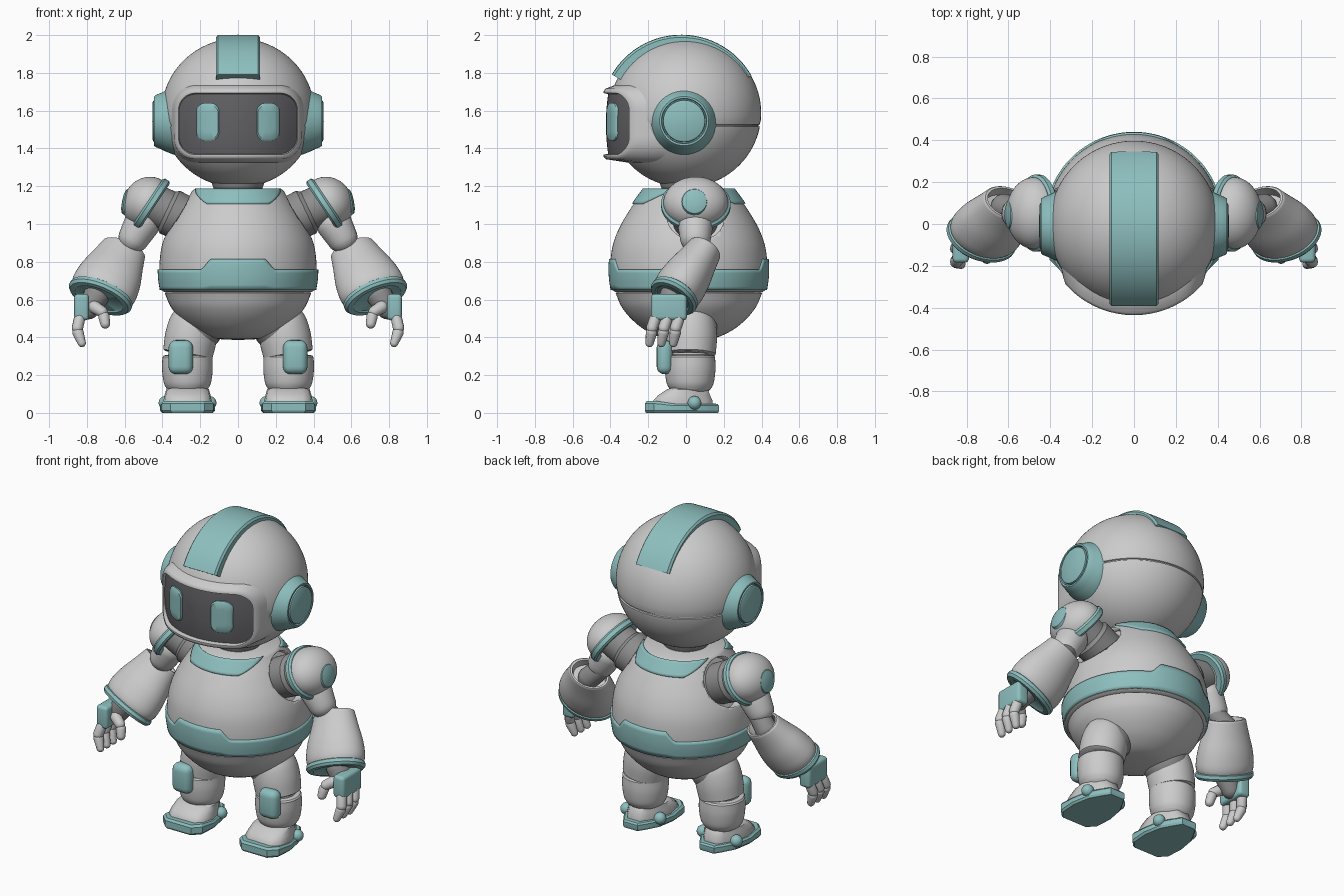
import bpy, bmesh, math
from mathutils import Vector
from math import sin, cos, pi, sqrt, radians

if "Cube" in bpy.data.objects:
    bpy.data.objects.remove(bpy.data.objects["Cube"])


def material(name, c):
    m = bpy.data.materials.new(name)
    m.diffuse_color = (*c, 1)
    m.use_nodes = True
    m.node_tree.nodes["Principled BSDF"].inputs["Base Color"].default_value = m.diffuse_color
    return m


TEAL = material("teal", (0.27, 0.52, 0.52))
DARK = material("dark", (0.12, 0.12, 0.13))
JOINT = material("joint_grey", (0.27, 0.27, 0.27))


def finish(name, bm, mat=None, mirror=False, angle=35):
    bmesh.ops.remove_doubles(bm, verts=bm.verts, dist=1e-5)
    bmesh.ops.recalc_face_normals(bm, faces=bm.faces)
    me = bpy.data.meshes.new(name)
    bm.to_mesh(me)
    bm.free()
    me.polygons.foreach_set("use_smooth", [True] * len(me.polygons))
    me.set_sharp_from_angle(angle=radians(angle))
    ob = bpy.data.objects.new(name, me)
    bpy.context.collection.objects.link(ob)
    if mat:
        me.materials.append(mat)
    if mirror:
        ob.modifiers.new("mirror", 'MIRROR').use_mirror_merge = False
    return ob


def skin(name, rows, mat=None, mirror=False, closed=True, caps=(False, False), angle=35):
    """Skin a surface through rows of points."""
    bm = bmesh.new()
    vs = [[bm.verts.new(p) for p in row] for row in rows]
    n = len(rows[0])
    for a, b in zip(vs, vs[1:]):
        for i in range(n if closed else n - 1):
            j = (i + 1) % n
            bm.faces.new((a[i], a[j], b[j], b[i]))
    for row, cap in ((vs[0], caps[0]), (vs[-1], caps[1])):
        if cap:
            bm.faces.new(row)
    return finish(name, bm, mat, mirror, angle)


def lathe(name, profile, origin=(0, 0, 0), axis=(0, 0, 1), mat=None, mirror=False, n=48, squash=(1, 1)):
    """Turn a profile of (radius, height) around an axis, optionally with an oval section."""
    o, d = Vector(origin), Vector(axis).normalized()
    ref = Vector((1, 0, 0)) if abs(d.x) < 0.9 else Vector((0, 0, 1))
    u = (ref - d * d.dot(ref)).normalized()
    w = d.cross(u) * squash[1]
    u = u * squash[0]
    rows = [[o + d * h + u * (r * cos(2 * pi * i / n)) + w * (r * sin(2 * pi * i / n)) for i in range(n)]
            for r, h in profile]
    return skin(name, rows, mat, mirror)


def capsule(name, p, q, r1, r2, mat=None, mirror=True, n=20):
    d = Vector(q) - Vector(p)
    k = [i * pi / 12 for i in range(7)]
    prof = [(r1 * sin(a), -r1 * cos(a)) for a in k] + [(r2 * cos(a), d.length + r2 * sin(a)) for a in k]
    return lathe(name, prof, p, d, mat, mirror, n)


def ball(name, p, r, mat=None, mirror=True):
    return lathe(name, [(r * sin(i * pi / 20), -r * cos(i * pi / 20)) for i in range(21)], p, mat=mat, mirror=mirror, n=32)


def box(name, loc, size, bevel, mat=None, mirror=True):
    bm = bmesh.new()
    bmesh.ops.create_cube(bm, size=1)
    for v in bm.verts:
        v.co = Vector([v.co[i] * size[i] for i in range(3)]) + Vector(loc)
    bmesh.ops.bevel(bm, geom=bm.edges[:], offset=bevel, segments=4, profile=0.5, affect='EDGES')
    return finish(name, bm, mat, mirror)


def smooth(pts, n=6):
    """Catmull-Rom curve through 2D points."""
    p = [Vector(a) for a in [pts[0], *pts, pts[-1]]]
    out = []
    for i in range(1, len(p) - 2):
        a, b, c, d = p[i - 1:i + 3]
        for k in range(n):
            t = k / n
            out.append(0.5 * (2 * b + (c - a) * t + (2 * a - 5 * b + 4 * c - d) * t * t + (3 * b - a - 3 * c + d) * t ** 3))
    return [tuple(v) for v in out] + [pts[-1]]


# head shell with a seam groove
HR, HY, HZ = 0.395, -0.005, 1.588
prof = []
for i in range(65):
    h = -HR * cos(i * pi / 64)
    if abs(h + 0.067) >= 0.01:
        if prof and prof[-1][1] < -0.067 < h:
            prof += [(0.388, -0.073), (0.381, -0.07), (0.381, -0.064), (0.388, -0.061)]
        prof.append((sqrt(max(0, HR * HR - h * h)), h))
lathe("head_shell", prof, (0, HY, HZ), n=96, squash=(1.025, 1.02))


# face opening, visor glass and eyes, all wrapped around the head
def rounded(hw, hh, rad, f, cx=0, cz=1.53):
    pts = []
    for sx, sz, a0 in ((1, 1, 0), (-1, 1, 90), (-1, -1, 180), (1, -1, 270)):
        for k in range(9):
            a = radians(a0 + k * 90 / 8)
            pts.append((sx * (hw - rad) + rad * cos(a), sz * (hh - rad) + rad * sin(a)))
    fine = []
    for i, a in enumerate(pts):
        b = pts[(i + 1) % len(pts)]
        m = 12 if i % 9 == 8 else 1
        fine += [(a[0] + (b[0] - a[0]) * k / m, a[1] + (b[1] - a[1]) * k / m) for k in range(m)]
    return [(x + cx, f(x + cx, z + cz), z + cz) for x, z in fine]


def cyl(R, bulge=0.0):
    return lambda x, z: -sqrt(R * R - x * x - bulge * (z - 1.53) ** 2)


def on_head(x, z):
    return HY - sqrt(max(0.012, 0.4 ** 2 - x * x - (z - HZ) ** 2))


skin("visor_frame", [rounded(0.352, 0.205, 0.13, on_head), rounded(0.338, 0.187, 0.11, cyl(0.425)),
                     rounded(0.327, 0.174, 0.098, cyl(0.436)), rounded(0.315, 0.163, 0.09, cyl(0.436)),
                     rounded(0.308, 0.156, 0.085, cyl(0.405))], angle=50)
skin("visor_glass", [rounded(0.315 * s, 0.163 * s, 0.09 * s, cyl(0.424, 0.4))
                     for s in (1, 0.85, 0.7, 0.5, 0.3, 0.1, 0.001)], DARK)
skin("eye", [rounded(0.06 * s, 0.10 * s, 0.045 * s, cyl(R), 0.16, 1.54)
             for s, R in ((1, 0.41), (1, 0.427), (0.9, 0.434), (0.5, 0.435), (0.001, 0.435))], TEAL, True)

# crest strip over the top of the head
rows = []
for i in range(41):
    a = radians(30.5 + i * 120 / 40)
    rows.append([(x, -0.025 - r * cos(a), 1.575 + r * sin(a))
                 for x, r in ((-0.117, 0.37), (-0.117, 0.413), (-0.107, 0.425), (0, 0.427),
                              (0.107, 0.425), (0.117, 0.413), (0.117, 0.37))])
skin("head_crest", rows, TEAL, caps=(True, True))

# ear cups
lathe("ear_cup", [(0.185, 0.30), (0.176, 0.345), (0.16, 0.385), (0.148, 0.41), (0.138, 0.435), (0.13, 0.445),
                  (0.12, 0.445), (0.117, 0.43), (0.112, 0.43), (0.11, 0.447), (0.10, 0.452), (0, 0.454)],
      (0, -0.01, 1.545), (1, 0, 0), TEAL, True)
lathe("neck", [(0, 1.1), (0.16, 1.1), (0.13, 1.19), (0.15, 1.25), (0, 1.25)], mat=JOINT)

# torso: upper shell and lower bowl
TY = 0.015
upper = smooth([(0.405, 0.65), (0.415, 0.72), (0.415, 0.80), (0.402, 0.89), (0.368, 0.98), (0.316, 1.07),
                (0.275, 1.13), (0.238, 1.18)])
torso = lathe("torso_shell", [(0, 0.64), (0.39, 0.64)] + upper + [(0.225, 1.188), (0, 1.188)], (0, TY, 0), n=96)
lathe("lower_bowl", [(0, 0.66), (0.375, 0.66), (0.375, 0.64), (0.388, 0.635)]
      + smooth([(0.382, 0.62), (0.355, 0.56), (0.302, 0.495), (0.226, 0.435), (0.13, 0.395), (0, 0.386)]), (0, TY, 0), n=80)


def torso_point(a, z):
    for (r0, z0), (r1, z1) in zip(upper, upper[1:]):
        if z <= z1:
            break
    r = r0 + (r1 - r0) * (z - z0) / (z1 - z0)
    return (r * sin(a), TY - r * cos(a), z)


def plate(name, rows, closed):
    s = skin(name, rows, TEAL, closed=closed).modifiers.new("thickness", 'SOLIDIFY')
    s.thickness, s.offset = 0.018, 0


# belt stepping up at front and back
def belt_top(a):
    d = math.degrees(math.acos(min(1, abs(cos(a)))))
    return 0.815 - 0.057 * min(1, max(0, (d - 20) / 7))


angles = [2 * pi * i / 180 for i in range(180)]
plate("belt", [[torso_point(a, 0.652 + (belt_top(a) - 0.652) * v / 6) for a in angles] for v in range(7)], True)
# collar plates, front and back
for name, mid in (("front_collar", 0), ("back_collar", pi)):
    plate(name, [[torso_point(mid + radians(34 + 36 * v / 6) * u / 10, 1.105 + 0.078 * v / 6)
                  for u in range(-10, 11)] for v in range(7)], False)

# shoulder sockets cut into the torso
S0 = Vector((0.27, 0.05, 1.02))
SD = Vector((0.19, 0, 0.09))
cutter = lathe("socket_cutter", [(0, 0), (0.15, 0), (0.15, 0.3), (0, 0.3)], S0, SD, mirror=True)
cutter.hide_render = True
cutter.display_type = 'WIRE'
b = torso.modifiers.new("sockets", 'BOOLEAN')
b.object, b.operation, b.solver = cutter, 'DIFFERENCE', 'EXACT'
lathe("shoulder_joint", [(0, -0.02), (0.12, -0.02), (0.125, 0.1), (0.11, 0.12), (0.11, 0.21), (0, 0.21)],
      S0, SD, JOINT, True)

# shoulder domes with teal rim
C, AX = (0.46, 0.052, 1.1), (0.83, 0, 0.55)
lathe("shoulder_rim", [(0.13, -0.015), (0.172, -0.02), (0.184, -0.01), (0.184, 0.015), (0.172, 0.025), (0.13, 0.02)],
      C, AX, TEAL, True, squash=(0.86, 1))
lathe("shoulder_dome", [(0.0, 0.0), (0.17, 0.0)] + [(0.172 * cos(i * pi / 28), 0.02 + 0.13 * sin(i * pi / 28))
                                                     for i in range(15)], C, AX, None, True, squash=(0.83, 1))
lathe("shoulder_button", [(0.075, 0), (0.065, 0.025), (0.04, 0.034), (0, 0.036)], (0.578, 0.045, 1.115), (1, 0, 0.2), TEAL, True)

# arms
capsule("upper_arm", (0.51, 0.05, 1.0), (0.55, 0.05, 0.93), 0.095, 0.083)
capsule("elbow", (0.55, 0.06, 0.90), (0.62, 0.08, 0.83), 0.06, 0.065, JOINT)
T, D, OVAL = (0.605, 0.10, 0.865), (0.125, -0.165, -0.25), (1.13, 0.85)
lathe("forearm_sleeve", [(0, 0.06), (0.085, 0.05), (0.092, -0.005), (0.103, -0.005)]
      + smooth([(0.108, 0.0), (0.126, 0.08), (0.148, 0.17), (0.157, 0.24), (0.156, 0.28), (0.148, 0.305)])
      + [(0, 0.305)], T, D, None, True, squash=OVAL)
lathe("wrist_ring", [(0.0, 0.298), (0.145, 0.298), (0.157, 0.305), (0.159, 0.325), (0.148, 0.34), (0.12, 0.342),
                     (0.11, 0.335), (0, 0.335)], T, D, TEAL, True, squash=OVAL)

# hands
box("palm", (0.828, -0.09, 0.56), (0.078, 0.19, 0.14), 0.02, TEAL)
capsule("wrist", (0.75, -0.07, 0.62), (0.79, -0.08, 0.55), 0.07, 0.055, JOINT)
for i in range(3):
    y = -0.165 + 0.063 * i
    capsule("finger_base_%d" % i, (0.84, y, 0.495), (0.85, y - 0.015, 0.45), 0.03, 0.03, n=12)
    capsule("finger_tip_%d" % i, (0.847, y - 0.018, 0.425), (0.827, y - 0.028, 0.37), 0.03, 0.022, n=12)
capsule("thumb_base", (0.76, -0.13, 0.56), (0.72, -0.15, 0.535), 0.034, 0.03, n=12)
capsule("thumb_tip", (0.71, -0.155, 0.51), (0.703, -0.165, 0.472), 0.03, 0.026, n=12)

# legs
ball("hip_joint", (0.21, 0.03, 0.46), 0.135, JOINT)
lathe("thigh", smooth([(0.105, 0.0), (0.128, 0.06), (0.137, 0.14), (0.132, 0.226)]) + [(0.12, 0.232), (0, 0.232)],
      (0.225, 0.03, 0.535), (0.04, -0.005, -0.22), None, True)
lathe("shin", [(0, 0.325), (0.10, 0.32), (0.10, 0.308), (0.125, 0.304)]
      + smooth([(0.132, 0.295), (0.134, 0.23), (0.125, 0.16), (0.108, 0.125)]) + [(0.09, 0.11), (0, 0.11)],
      (0.268, 0.022, 0), mat=None, mirror=True)
box("knee_pad", (0.303, -0.113, 0.295), (0.13, 0.085, 0.18), 0.04, TEAL)

# feet
outline = [(-0.09, -0.218), (0.09, -0.218), (0.137, -0.17), (0.145, -0.06), (0.125, 0.05), (0.08, 0.13), (0.05, 0.175),
           (-0.05, 0.175), (-0.08, 0.13), (-0.125, 0.05), (-0.145, -0.06), (-0.137, -0.17)]


def foot_ring(sx, sy, oy, z, toe=0.0):
    return [(0.267 + x * sx, y * sy + oy, z + (toe if y < -0.1 else 0)) for x, y in outline]


skin("sole", [foot_ring(0.93, 0.97, 0, 0), foot_ring(1, 1, 0, 0.012), foot_ring(1, 1, 0, 0.038, 0.012),
              foot_ring(0.93, 0.95, 0, 0.048, 0.015)], TEAL, True, caps=(True, True), angle=25)
skin("foot_upper", [foot_ring(0.88, 0.8, 0, 0.04), foot_ring(0.88, 0.8, 0, 0.065), foot_ring(0.84, 0.7, 0.005, 0.093),
                    foot_ring(0.78, 0.55, 0.02, 0.125), foot_ring(0.6, 0.45, 0.025, 0.132)],
     None, True, caps=(True, True), angle=50)
for side, x in (("inner", 0.15), ("outer", 0.384)):
    ball(side + "_ankle_stud", (x, 0.045, 0.053), 0.036, TEAL)
